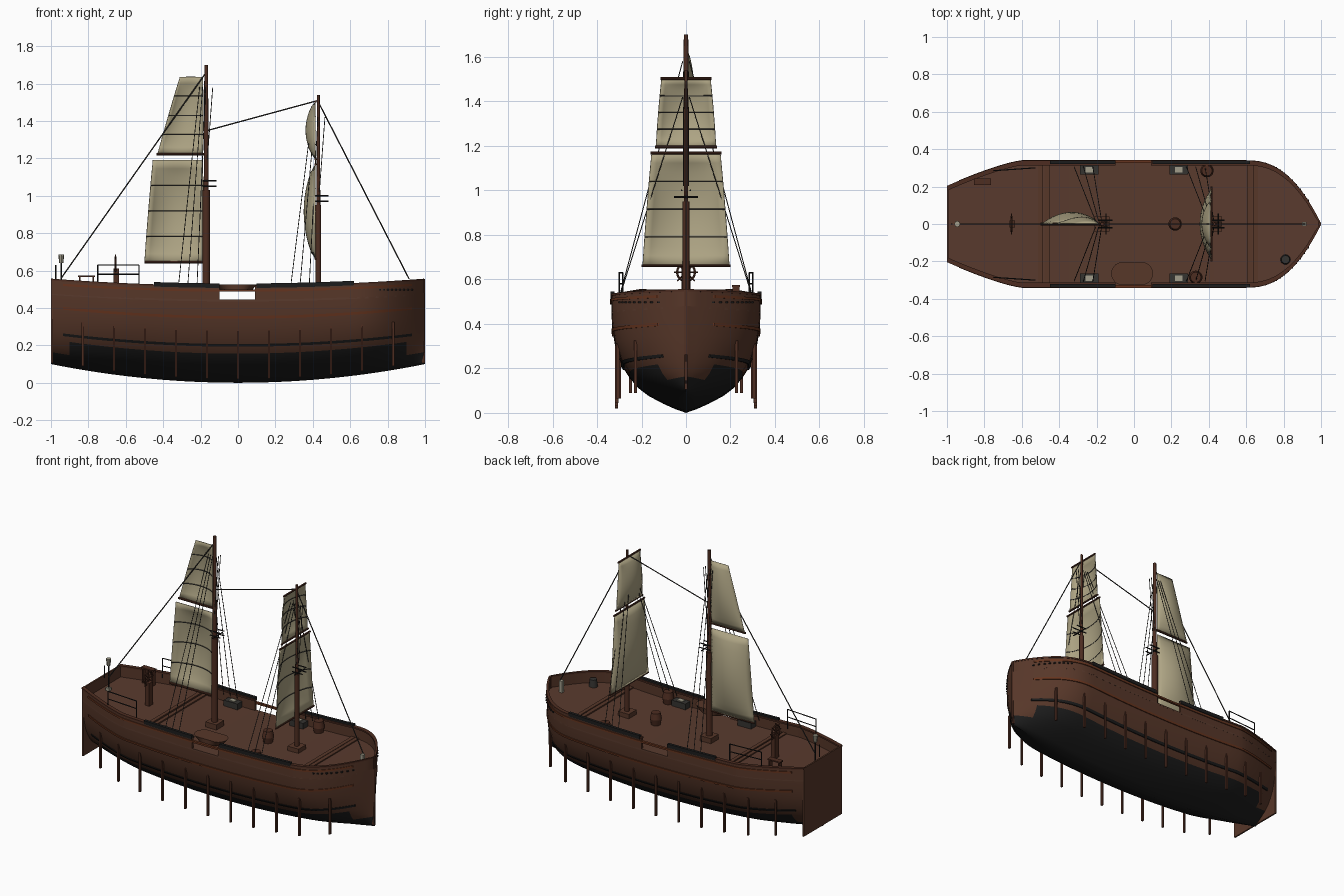
import bpy, bmesh, math
from mathutils import Vector, Matrix

cube = bpy.data.objects.get("Cube")
if cube:
    bpy.data.objects.remove(cube)


def material(name, rgb):
    m = bpy.data.materials.new(name)
    m.use_nodes = True
    m.diffuse_color = (*rgb, 1)
    m.node_tree.nodes["Principled BSDF"].inputs["Base Color"].default_value = (*rgb, 1)
    return m


HULL = material("hull brown", (.095, .038, .022))
DECK = material("deck brown", (.1, .043, .027))
TRIM = material("red brown trim", (.13, .034, .013))
TAR = material("tar black", (.012, .012, .012))
MAST = material("mast brown", (.075, .026, .015))
SAIL = material("sail canvas", (.42, .37, .23))
ROPE = material("rope grey", (.035, .033, .03))
METAL = material("pale metal", (.36, .34, .26))


def finish(bm, name, *mats, smooth=None, mirror=False):
    bmesh.ops.recalc_face_normals(bm, faces=bm.faces)
    me = bpy.data.meshes.new(name)
    bm.to_mesh(me)
    bm.free()
    ob = bpy.data.objects.new(name, me)
    bpy.context.collection.objects.link(ob)
    for m in mats:
        me.materials.append(m)
    if mirror:
        ob.modifiers.new("mirror", "MIRROR").use_axis = (False, True, False)
    if smooth:
        bpy.ops.object.select_all(action="DESELECT")
        bpy.context.view_layer.objects.active = ob
        ob.select_set(True)
        bpy.ops.object.shade_smooth_by_angle(angle=math.radians(smooth))
    return ob


def boxes(name, items, mat, mirror=False):
    """Each item is a centre and a size."""
    bm = bmesh.new()
    for c, s in items:
        bmesh.ops.create_cube(bm, size=1, matrix=Matrix.Translation(c) @ Matrix.Diagonal((*s, 1)))
    return finish(bm, name, mat, mirror=mirror)


def rods(name, items, r, mat, r2=None, sides=6, mirror=False):
    """Each item is a start and an end point."""
    bm = bmesh.new()
    for a, b in items:
        a, b = Vector(a), Vector(b)
        turn = (b - a).to_track_quat("Z", "Y").to_matrix().to_4x4()
        bmesh.ops.create_cone(bm, cap_ends=True, segments=sides, radius1=r, radius2=r2 or r,
                              depth=(b - a).length, matrix=Matrix.Translation((a + b) / 2) @ turn)
    return finish(bm, name, mat, smooth=40, mirror=mirror)


def sweep(name, xs, profile, mat, mirror=True):
    """Loft a closed (y, z) profile along x."""
    bm = bmesh.new()
    rings = [[bm.verts.new((x, y, z)) for y, z in profile(x)] for x in xs]
    n = len(rings[0])
    for a, b in zip(rings, rings[1:]):
        for i in range(n):
            bm.faces.new((a[i], a[(i + 1) % n], b[(i + 1) % n], b[i]))
    bm.faces.new(rings[0])
    bm.faces.new(rings[-1])
    return finish(bm, name, mat, smooth=35, mirror=mirror)


# Hull lines
SECTION = [(0, 0), (.04, .15), (.09, .3), (.17, .5), (.25, .64), (.35, .755),
           (.48, .865), (.67, .95), (.85, .99), (1, 1)]


def half_width(x):
    if x > .6:
        return max(.335 * (1 - ((x - .6) / .4) ** 2.4), .003)
    if x < -.6:
        return .335 - .135 * ((-.6 - x) / .4) ** 1.3
    return .335


def keel(x): return .1 * x * x
def deck_z(x): return .445 + .035 * x * x
def rail_z(x): return .515 + .038 * x * x


def hull_y(x, z):
    f = (z - keel(x)) / (deck_z(x) - keel(x))
    for (f0, y0), (f1, y1) in zip(SECTION, SECTION[1:]):
        if f <= f1:
            return half_width(x) * (y0 + (y1 - y0) * (f - f0) / (f1 - f0))
    return half_width(x)


def span(a, b, n=24):
    return [a + (b - a) * i / n for i in range(n + 1)]


# Hull with tarred bottom, and deck
bm = bmesh.new()
stations = span(-1, -.6, 8) + span(-.5, .5, 10) + span(.6, .9, 9) + span(.92, 1, 6)
rings = []
for x in stations:
    k, d, w = keel(x), deck_z(x), half_width(x)
    rings.append([bm.verts.new((x, w * y, k + f * (d - k))) for f, y in SECTION])
for a, b in zip(rings, rings[1:]):
    for i in range(len(SECTION) - 1):
        face = bm.faces.new((a[i], b[i], b[i + 1], a[i + 1]))
        line = 5 if abs((a[0].co.x + b[0].co.x) / 2) < .9 else 3
        face.material_index = 1 if i < line else 0
finish(bm, "hull", HULL, TAR, smooth=35, mirror=True)
sweep("deck", span(-.998, .99, 40), lambda x: [(0, deck_z(x)), (half_width(x), deck_z(x)),
      (half_width(x), deck_z(x) - .01), (0, deck_z(x) - .01)], DECK)
boxes("transom", [((-.995, 0, .33), (.01, .4, .45))], HULL)
boxes("stem", [((.992, 0, .33), (.014, .014, .45))], MAST)

# Bulwarks with an opening amidships, and their caps
def bulwark(x):
    w, d, t = half_width(x), deck_z(x) - .004, rail_z(x)
    v = max(w - .015, .001)
    return [(w, d), (w, t), (v, t), (v, d)]


def cap(x):
    w, t = half_width(x), rail_z(x)
    v = max(w - .022, .001)
    return [(w + .004, t - .006), (w + .004, t + .004), (v, t + .004), (v, t - .006)]


for name, a, b in (("aft", -1, -.1), ("fore", .09, .995)):
    sweep(name + "_bulwark", span(a, b, 40), bulwark, HULL)
    sweep(name + "_rail_cap", span(a, b, 40), cap, MAST)
for name, a, b in (("aft", -.45, -.1), ("fore", .1, .62)):
    sweep(name + "_rail_plate", span(a, b, 8), lambda x: [(y, rail_z(x) + z) for y, z in
          ((.34, -.008), (.34, .016), (.322, .016), (.322, -.008))], TAR)


# Rubbing bands along the side
def band(name, mid, rise, h, mat):
    def profile(x):
        z = mid + rise * x * x
        lo, hi = hull_y(x, z - h), hull_y(x, z + h)
        return [(lo + .006, z - h), (hi + .006, z + h), (max(hi - .01, 0), z + h), (max(lo - .01, 0), z - h)]
    sweep(name, span(-.935, .93, 50), profile, mat)


band("upper_band", .493, .035, .006, TRIM)
band("middle_band", .35, .055, .007, TRIM)
band("lower_band", .2, .065, .007, TAR)

# Vertical fender posts and scupper holes
posts = []
for i in range(-5, 6):
    x = i * .166
    y = hull_y(x, .28 + .05 * x * x)
    lo, hi = .02 + .1 * x * x, .29 + .05 * x * x
    posts.append(((x, y, (lo + hi) / 2), (.011, .014, hi - lo)))
boxes("fender_post", posts, MAST, mirror=True)
boxes("scupper", [((x, half_width(x), .497), (.01, .012, .008)) for x in span(.76, .93, 8)], TAR, mirror=True)

# Masts, feet, crosstrees
for name, x, split, top, r in (("main", -.17, 1.03, 1.7, .02), ("fore", .43, .95, 1.54, .015)):
    rods(name + "_lower_mast", [((x, 0, .44), (x, 0, split))], r, MAST, sides=16)
    rods(name + "_topmast", [((x, 0, split - .02), (x, 0, top))], r * .68, MAST, r * .5, sides=12)
    boxes(name + "_mast_foot", [((x, 0, .46), (.08, .08, .04))], HULL)
    rods(name + "_crosstree", [((x - .02, y, split + z), (x + .055, y, split + z))
         for z in (.02, .05) for y in (-.02, .02)] +
         [((x + .02, -.055, split + .02), (x + .02, .055, split + .02))], .004, TAR)


# Sails: rows of quads between a foot and a head, bellied by a rule
def sail(name, corner, belly, axis):
    """corner(u, v) gives the flat point, belly pushes it along the axis."""
    bm = bmesh.new()
    n = 12
    grid = [[bm.verts.new(Vector(corner(u / n, v / n)) + Vector(axis) * belly *
             math.sin(math.pi * u / n) ** .7 * math.sin(math.pi * v / n) ** .7)
             for u in range(n + 1)] for v in range(n + 1)]
    for a, b in zip(grid, grid[1:]):
        for i in range(n):
            bm.faces.new((a[i], a[i + 1], b[i + 1], b[i]))
    ob = finish(bm, name, SAIL, smooth=60)
    ob.modifiers.new("cloth", "SOLIDIFY").thickness = .004
    # Reef lines on both faces
    lines = []
    for v in (.25, .5, .75):
        pts = [Vector(corner(u / n, v)) + Vector(axis) * belly *
               math.sin(math.pi * u / n) ** .7 * math.sin(math.pi * v) ** .7 for u in range(n + 1)]
        lines += list(zip(pts, pts[1:]))
    rods(name + "_reef_line", lines, .003, ROPE, sides=5)


def mix(a, b, t): return a + (b - a) * t


def gaff(z0, z1, x0, x1):
    return lambda u, v: (mix(-.188, mix(x0, x1, v), u), 0, mix(z0, z1, v))


def square(z0, z1, w0, w1):
    return lambda u, v: (.415, mix(-1, 1, u) * mix(w0, w1, v), mix(z0, z1, v))


sail("main_sail", gaff(.645, 1.19, -.5, -.455), .06, (0, 1, 0))
sail("main_topsail", gaff(1.225, 1.635, -.43, -.31), .035, (0, 1, 0))
sail("fore_sail", square(.665, 1.165, .195, .155), .06, (-1, 0, 0))
sail("fore_topsail", square(1.2, 1.5, .135, .11), .05, (-1, 0, 0))
rods("main_boom", [((-.5, 0, .645), (-.17, 0, .645)), ((-.435, 0, 1.222), (-.17, 0, 1.222))], .007, MAST, sides=8)
rods("fore_yard", [((.415, -w, z), (.415, w, z)) for w, z in
     ((.2, .662), (.16, 1.168), (.14, 1.195), (.115, 1.503))], .006, MAST, sides=8)

# Standing rigging
rods("stay", [((-.945, 0, .56), (-.17, 0, 1.66)), ((-.16, 0, 1.35), (.43, 0, 1.51)),
              ((.43, 0, 1.5), (.915, 0, .555))], .0035, ROPE)
shrouds = []
for x, top in ((-.17, 1.58), (.43, 1.42)):
    for i in range(3):
        shrouds.append(((x - .15 + .05 * i, .305, .5), (x - .035 + .016 * i, .015, top)))
    shrouds.append(((x + .035, .01, top), (x + .005, .012, top - .4)))
rods("shroud", shrouds, .0022, ROPE, sides=5, mirror=True)

# Stern railings, lantern and steering wheel
rods("stern_railing", [((x, .3 if x > -.6 else .285, .5), (x, .3 if x > -.6 else .285, .63)) for x in (-.75, -.53)] +
     [((-.75, .285, .63), (-.53, .3, .63)), ((-.75, .285, .58), (-.53, .3, .58))], .0035, TAR, mirror=True)
rods("lantern_post", [((-.945, 0, .47), (-.945, 0, .64)), ((-.975, 0, .55), (-.975, 0, .63))], .004, TAR)
rods("lantern", [((-.945, 0, .64), (-.945, 0, .685))], .011, METAL, .016, sides=8)
bpy.ops.mesh.primitive_torus_add(major_radius=.04, minor_radius=.005, major_segments=20, minor_segments=6,
                                 location=(-.655, 0, .632), rotation=(0, math.pi / 2, 0))
bpy.context.object.name = "wheel_rim"
bpy.context.object.data.materials.append(MAST)
rods("wheel_spoke", [((-.655, 0, .632), (-.655, .055 * math.cos(a), .632 + .055 * math.sin(a)))
     for a in [i * math.pi / 4 for i in range(8)]], .0035, MAST)
boxes("wheel_stand", [((-.65, 0, .53), (.03, .04, .16))], MAST)

# Deck fittings
boxes("stern_bench", [((-.81, .225, .57), (.09, .035, .008)), ((-.845, .225, .51), (.008, .03, .11)),
                      ((-.775, .225, .51), (.008, .03, .11))], MAST)
boxes("deck_beam", [((x, 0, deck_z(x) + .003), (.025, 1.9 * half_width(x), .01)) for x in (-.5, -.465, .62, .65)], HULL)
boxes("side_locker", [((x, .29, .465), (.1, .05, .04)) for x in (-.24, .24)], ROPE, mirror=True)
boxes("locker_plate", [((x, .29, .488), (.04, .03, .006)) for x in (-.24, .24)], METAL, mirror=True)
for name, a, b in (("lower", .028, .036), ("upper", .036, .028)):
    z = .445 if a < b else .485
    rods("barrel_" + name, [((x, y, z), (x, y, z + .04)) for x, y in ((.22, 0), (.39, .285), (.33, -.285))],
         a, MAST, b, sides=14)
rods("capstan", [((.81, -.19, .46), (.81, -.19, .515))], .028, ROPE, .022, sides=12)
boxes("bow_bitt", [((.91, 0, .51), (.022, .022, .08)), ((-.945, 0, .48), (.025, .025, .03))], METAL)

# Small boat slung at the side opening
bm = bmesh.new()
place = Matrix.Translation((-.01, -.265, .508)) @ Matrix.Diagonal((.112, .064, 1, 1))
bmesh.ops.create_cone(bm, cap_ends=True, segments=28, radius1=.72, radius2=1, depth=.036, matrix=place)
for v in bm.verts:
    v.co.y = -.265 + max(-.058, min(.058, (v.co.y + .265) * 1.25))
finish(bm, "ship_boat", HULL, smooth=40)
